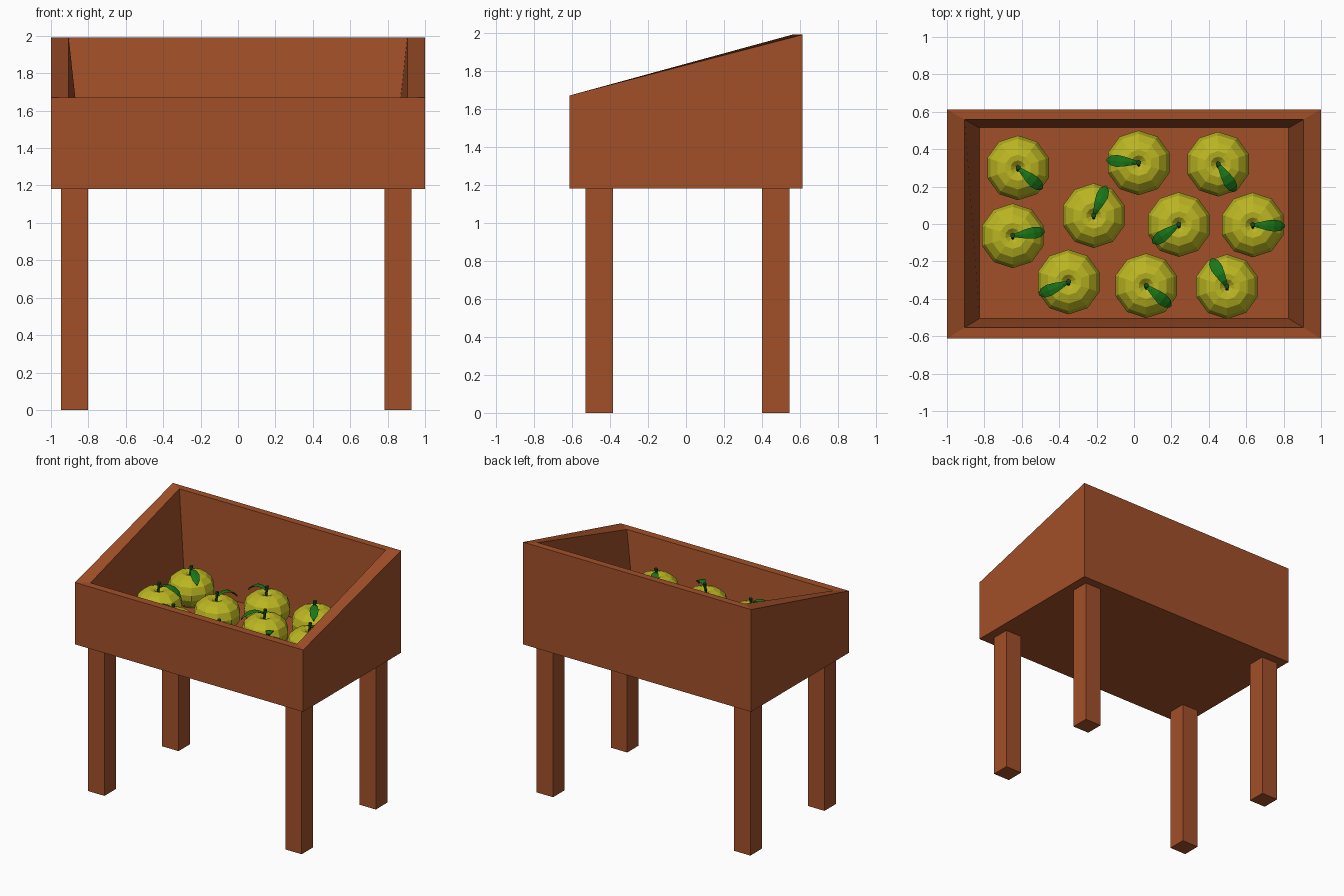
import bpy, bmesh
from math import radians, cos, sin, pi

if "Cube" in bpy.data.objects:
    bpy.data.objects.remove(bpy.data.objects["Cube"])


def material(name, rgb):
    m = bpy.data.materials.new(name)
    m.diffuse_color = (*rgb, 1)
    m.use_nodes = True
    m.node_tree.nodes["Principled BSDF"].inputs["Base Color"].default_value = m.diffuse_color
    return m


wood = material("wood", (0.36, 0.08, 0.022))
skin = material("fruit_skin", (0.50, 0.47, 0.016))
green = material("leaf_green", (0.01, 0.18, 0.01))
dark = material("stem_green", (0.008, 0.07, 0.01))


def finish(bm, name, mat):
    bmesh.ops.recalc_face_normals(bm, faces=bm.faces[:])
    me = bpy.data.meshes.new(name)
    bm.to_mesh(me)
    bm.free()
    me.materials.append(mat)
    return me


def place(me, name, loc=(0, 0, 0), turn=0):
    ob = bpy.data.objects.new(name, me)
    ob.location = loc
    ob.rotation_euler.z = turn
    bpy.context.collection.objects.link(ob)
    return ob


def loft(rings, cap_start=True, cap_end=True):
    """Join equal-length point loops with quads and close the ends."""
    bm = bmesh.new()
    loops = [[bm.verts.new(p) for p in r] for r in rings]
    n = len(loops[0])
    for a, b in zip(loops, loops[1:]):
        for i in range(n):
            j = (i + 1) % n
            bm.faces.new((a[i], a[j], b[j], b[i]))
    if cap_start:
        bm.faces.new(loops[0])
    if cap_end:
        bm.faces.new(loops[-1])
    return bm


def rect(x0, x1, y0, y1, z_front, z_back):
    return [(x0, y0, z_front), (x1, y0, z_front), (x1, y1, z_back), (x0, y1, z_back)]


def circle(r, z, n, cx=0, cy=0):
    return [(cx + r * cos(pi / 2 + 2 * pi * i / n),
             cy + r * sin(pi / 2 + 2 * pi * i / n), z) for i in range(n)]


# Slanted bin: outside wall, rim, tapered inside and floor
BOTTOM, FLOOR, FRONT, BACK = 1.18, 1.26, 1.67, 1.99
bin_mesh = finish(loft([
    rect(-1, 1, -0.613, 0.613, BOTTOM, BOTTOM),
    rect(-1, 1, -0.613, 0.613, FRONT, BACK),
    rect(-0.905, 0.905, -0.553, 0.558, FRONT, BACK),
    rect(-0.825, 0.825, -0.505, 0.512, FLOOR, FLOOR),
]), "bin", wood)
place(bin_mesh, "bin")

# Four square legs
leg_mesh = finish(loft([rect(-0.072, 0.072, -0.072, 0.072, z, z) for z in (0, BOTTOM)]),
                  "leg", wood)
for side, x in (("left", -0.873), ("right", 0.856)):
    for end, y in (("front", -0.456), ("back", 0.472)):
        place(leg_mesh, f"{end}_{side}_leg", (x, y, 0))

# Fruit body: ten-sided profile with a dimple on top
profile = [(0.04, 0.012), (0.085, 0.0), (0.14, 0.04), (0.168, 0.09), (0.173, 0.135),
           (0.155, 0.19), (0.115, 0.228), (0.07, 0.243), (0.04, 0.238), (0.012, 0.215)]
fruit_mesh = finish(loft([circle(r, z, 10) for r, z in profile]), "fruit", skin)

# Stem: thin and slightly leaning
stem_mesh = finish(loft([
    circle(0.008, 0.21, 6, 0, -0.015),
    circle(0.009, 0.255, 6, 0, -0.005),
    circle(0.014, 0.295, 6, 0, 0.002),
]), "stem", dark)

# Leaf: arched blade along +x, given as (distance, height, half width)
blade = [(0.0, 0.258, 0.008), (0.035, 0.278, 0.016), (0.075, 0.282, 0.026),
         (0.115, 0.270, 0.032), (0.150, 0.246, 0.026), (0.172, 0.222, 0.006)]
leaf_mesh = finish(loft([
    [(x, -w, z), (x, 0, z - 0.010), (x, w, z), (x, 0, z + 0.004)] for x, z, w in blade
]), "leaf", green)

# Ten fruits: x, y, leaf direction in degrees
fruits = [(-0.62, 0.30, -41), (0.025, 0.327, 175), (0.45, 0.32, -58), (-0.215, 0.045, 67),
          (0.24, -0.003, 215), (0.635, -0.005, -2), (-0.648, -0.063, 8),
          (-0.35, -0.31, 203), (0.065, -0.33, -40), (0.497, -0.335, 119)]
for i, (x, y, angle) in enumerate(fruits, 1):
    loc = (x, y, FLOOR)
    place(fruit_mesh, f"fruit_{i}", loc)
    place(stem_mesh, f"fruit_stem_{i}", loc)
    place(leaf_mesh, f"fruit_leaf_{i}", loc, radians(angle))
